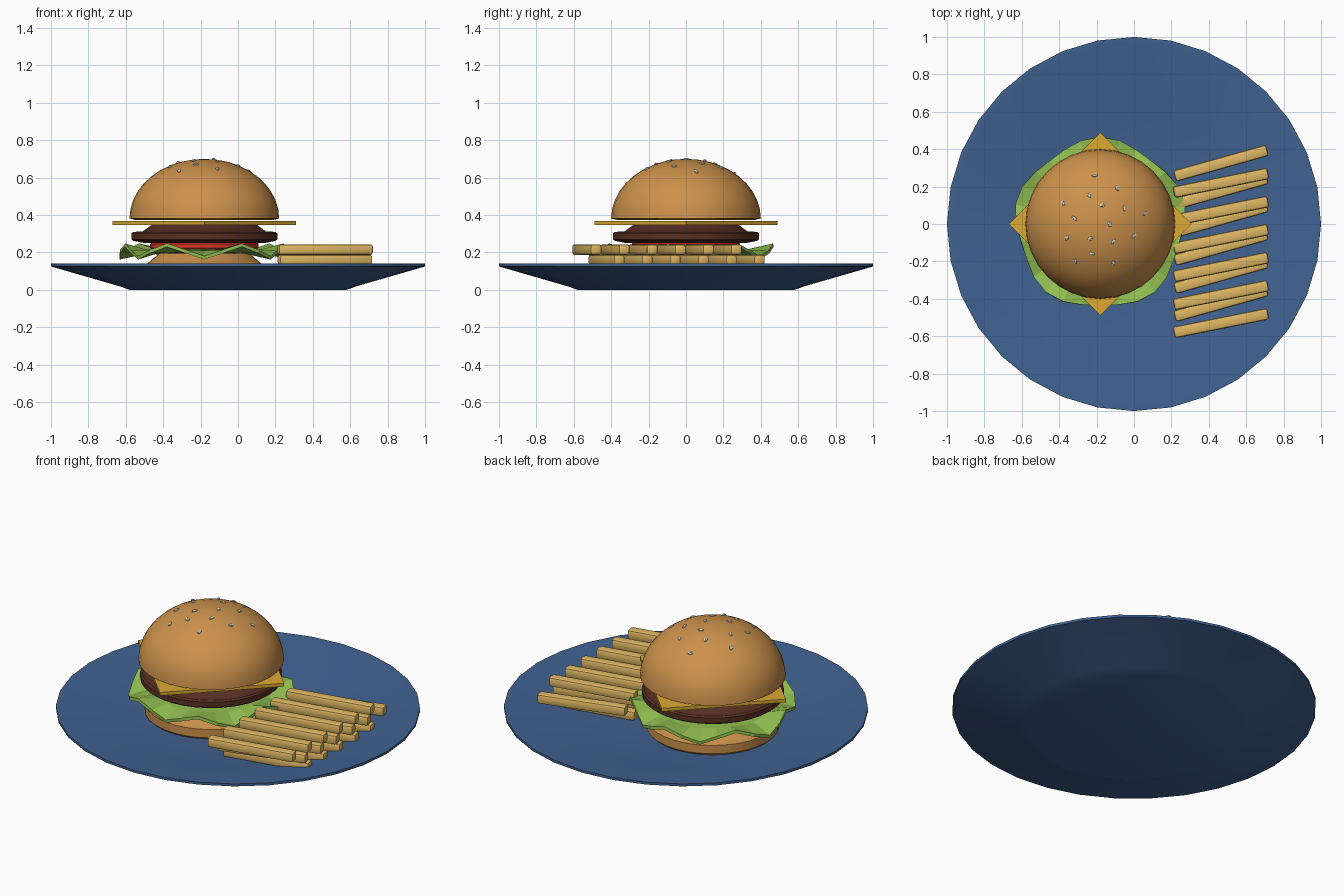
import bpy, bmesh, math
from mathutils import Vector, Matrix

if "Cube" in bpy.data.objects:
    bpy.data.objects.remove(bpy.data.objects["Cube"])

BX = -0.18  # burger axis


def material(name, rgb):
    m = bpy.data.materials.new(name)
    lin = [((c / 255 + 0.055) / 1.055) ** 2.4 for c in rgb]
    m.diffuse_color = (*lin, 1)
    m.use_nodes = True
    m.node_tree.nodes["Principled BSDF"].inputs["Base Color"].default_value = m.diffuse_color
    return m


BLUE = material("plate blue", (65, 98, 145))
BUN = material("bun brown", (204, 146, 76))
GREEN = material("lettuce green", (148, 194, 82))
RED = material("tomato red", (212, 55, 38))
MEAT = material("patty brown", (88, 48, 35))
YELLOW = material("cheese yellow", (220, 170, 52))
FRY = material("fry gold", (224, 184, 100))
SEED = material("seed cream", (226, 216, 192))


def finish(bm, name, mat, angle=35):
    bmesh.ops.recalc_face_normals(bm, faces=bm.faces)
    me = bpy.data.meshes.new(name)
    bm.to_mesh(me)
    bm.free()
    me.materials.append(mat)
    ob = bpy.data.objects.new(name, me)
    bpy.context.collection.objects.link(ob)
    if angle:
        bpy.ops.object.select_all(action='DESELECT')
        ob.select_set(True)
        bpy.context.view_layer.objects.active = ob
        bpy.ops.object.shade_smooth_by_angle(angle=math.radians(angle))
    return ob


def lathe(name, profile, mat, x=0, n=32, angle=35):
    """Revolve (radius, z) points about a vertical axis at x."""
    bm = bmesh.new()
    vs = [bm.verts.new((x + r, 0, z)) for r, z in profile]
    es = [bm.edges.new(p) for p in zip(vs, vs[1:])]
    bmesh.ops.spin(bm, geom=vs + es, cent=(x, 0, 0), axis=(0, 0, 1),
                   angle=2 * math.pi, steps=n, use_duplicate=False)
    bmesh.ops.remove_doubles(bm, verts=bm.verts, dist=1e-5)
    return finish(bm, name, mat, angle)


# Plate
lathe("plate", [(0, 0), (0.58, 0), (0.63, 0.018), (1, 0.125), (1, 0.14),
                (0.97, 0.14), (0.6, 0.062), (0, 0.06)], BLUE)

# Bottom bun, tomato and patty
lathe("bottom_bun", [(0, 0.06), (0.35, 0.06), (0.365, 0.075), (0.365, 0.125),
                     (0.31, 0.137), (0.24, 0.195), (0, 0.2)], BUN, BX)
lathe("tomato", [(0, 0.215), (0.28, 0.215), (0.29, 0.225), (0.29, 0.245),
                 (0.28, 0.255), (0, 0.255)], RED, BX)
lathe("patty", [(0, 0.25), (0.32, 0.25), (0.38, 0.262), (0.39, 0.27), (0.39, 0.302),
                (0.38, 0.31), (0.33, 0.312), (0.28, 0.348), (0, 0.348)], MEAT, BX)

# Lettuce: seven-wave ruffled disc, given thickness
bm = bmesh.new()
N = 28
rings = []
for r, wave in ((0.22, 0), (0.33, 0.1), (0.45, 1)):
    ring = []
    for i in range(N):
        a = math.pi / 2 + 2 * math.pi * i / N
        h = math.cos(7 * (a - math.pi / 2))
        rr = r + wave * 0.017 * math.sin(5 * a)
        z = 0.205 + wave * 0.034 * h
        ring.append(bm.verts.new((BX + rr * math.cos(a), rr * math.sin(a), z)))
    rings.append(ring)
bm.faces.new(rings[0])
for a, b in zip(rings, rings[1:]):
    for i in range(N):
        j = (i + 1) % N
        bm.faces.new((a[i], a[j], b[j], b[i]))
lettuce = finish(bm, "lettuce", GREEN, 0)
solid = lettuce.modifiers.new("thickness", 'SOLIDIFY')
solid.thickness = 0.018
solid.offset = 0

# Cheese: square slice turned 45 degrees
lathe("cheese", [(0, 0.347), (0.49, 0.347), (0.49, 0.367), (0, 0.367)], YELLOW, BX, 4, 0)

# Top bun: flattened half sphere
BASE, R, H = 0.382, 0.4, 0.318
dome = [(R * math.cos(t), BASE + H * math.sin(t))
        for t in (math.pi / 2 * k / 10 for k in range(10))]
lathe("top_bun", [(0, BASE - 0.008), (0.37, BASE - 0.008)] + dome + [(0, BASE + H)], BUN, BX)

# Sesame seeds lying on the dome
spots = [(-.03, .26), (.09, .19), (-.06, .155), (-.2, .11), (.01, .1), (.13, .085),
         (.24, .055), (-.14, .03), (.05, 0), (.18, -.065), (-.18, -.075), (-.055, -.08),
         (.07, -.095), (-.045, -.16), (-.135, -.2), (.07, -.21)]
bm = bmesh.new()
for i, (x, y) in enumerate(spots):
    z = H * math.sqrt(1 - (x * x + y * y) / R ** 2)
    n = Vector((x / R ** 2, y / R ** 2, z / H ** 2)).normalized()
    m = (Matrix.Translation((BX + x, y, BASE + z))
         @ n.to_track_quat('Z', 'Y').to_matrix().to_4x4()
         @ Matrix.Rotation(i * 2.4, 4, 'Z')
         @ Matrix.Diagonal((0.019, 0.011, 0.009, 1)))
    bmesh.ops.create_icosphere(bm, subdivisions=1, radius=1, matrix=m)
finish(bm, "sesame_seeds", SEED, 0)


# Fries: stacked layers of rounded sticks, alternating in tilt
def fry_layer(name, z, y_left, rise, count, step=0.15):
    bm = bmesh.new()
    tilt = math.atan2(rise, 0.5)
    for k in range(count):
        m = (Matrix.Translation((0.465, y_left + rise / 2 - k * step, z))
             @ Matrix.Rotation(tilt, 4, 'Z')
             @ Matrix.Diagonal((0.515, 0.062, 0.057, 1)))
        bmesh.ops.create_cube(bm, size=1, matrix=m)
    bmesh.ops.bevel(bm, geom=bm.edges[:], offset=0.014, segments=2,
                    profile=0.5, affect='EDGES')
    finish(bm, name, FRY, 40)


fry_layer("fries_bottom", 0.1, 0.17, 0.10, 5)
fry_layer("fries_middle", 0.16, 0.255, 0.14, 6)
fry_layer("fries_top", 0.215, 0.17, 0.10, 6)
